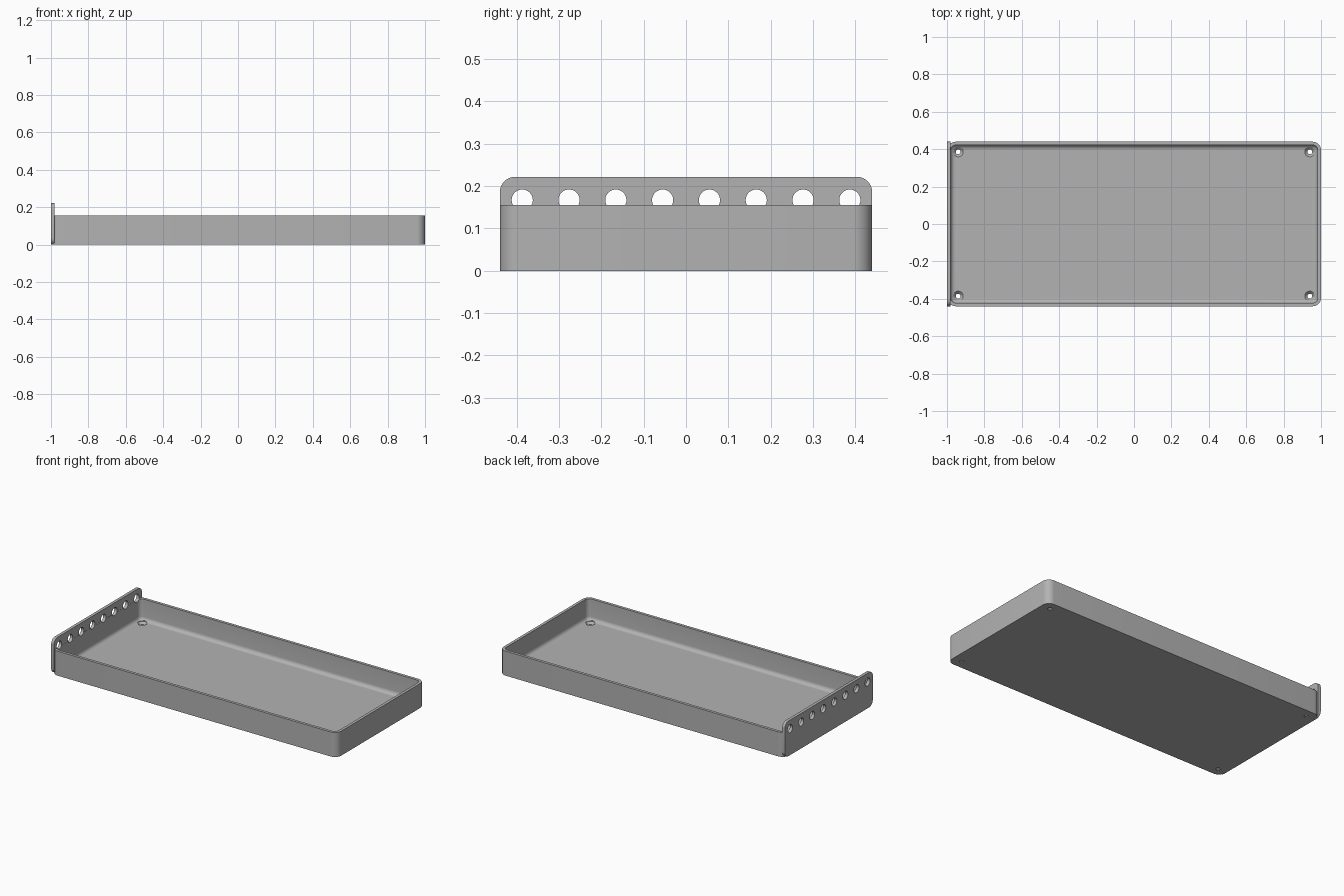
import bpy, bmesh, math
from mathutils import Matrix

if "Cube" in bpy.data.objects:
    bpy.data.objects.remove(bpy.data.objects["Cube"], do_unlink=True)

grey = bpy.data.materials.new("plain_grey")
grey.use_nodes = True
GREY = (0.448, 0.448, 0.448, 1)
grey.diffuse_color = GREY
grey.node_tree.nodes["Principled BSDF"].inputs["Base Color"].default_value = GREY


def rounded_rect(u0, u1, v0, v1, r, steps=8):
    """Counter-clockwise outline with rounded corners."""
    centres = [(u1 - r, v1 - r), (u0 + r, v1 - r), (u0 + r, v0 + r), (u1 - r, v0 + r)]
    pts = []
    for q, (cu, cv) in enumerate(centres):
        for i in range(steps + 1):
            a = math.pi / 2 * (q + i / steps)
            pts.append((cu + r * math.cos(a), cv + r * math.sin(a)))
    return pts


def loft(name, rings):
    """Closed solid through a list of equal-length rings, capped at both ends."""
    bm = bmesh.new()
    loops = [[bm.verts.new(p) for p in ring] for ring in rings]
    n = len(loops[0])
    for a, b in zip(loops, loops[1:]):
        for i in range(n):
            j = (i + 1) % n
            bm.faces.new((a[i], a[j], b[j], b[i]))
    bm.faces.new(loops[0][::-1])
    bm.faces.new(loops[-1])
    bmesh.ops.recalc_face_normals(bm, faces=bm.faces)
    return finish(name, bm)


def finish(name, bm):
    me = bpy.data.meshes.new(name)
    bm.to_mesh(me)
    bm.free()
    me.materials.append(grey)
    ob = bpy.data.objects.new(name, me)
    bpy.context.collection.objects.link(ob)
    return ob


def combine(target, other, operation):
    """Apply a boolean and remove the helper."""
    bpy.context.view_layer.objects.active = target
    mod = target.modifiers.new(operation, 'BOOLEAN')
    mod.operation = operation
    mod.solver = 'EXACT'
    mod.object = other
    bpy.ops.object.modifier_apply(modifier=mod.name)
    bpy.data.objects.remove(other, do_unlink=True)


# Tray: outer walls, rim, inner walls and a rounded join to the floor
X0, X1, Y, H = -0.998, 1.0, 0.44, 0.155
WALL, FLOOR, CORNER, FILLET = 0.018, 0.02, 0.045, 0.024


def tray_ring(inset, z):
    outline = rounded_rect(X0 + inset, X1 - inset, -Y + inset, Y - inset, CORNER - inset)
    return [(x, y, z) for x, y in outline]


rings = [tray_ring(0, 0), tray_ring(0, H), tray_ring(WALL, H)]
for i in range(7):
    a = math.pi / 2 * i / 6
    rings.append(tray_ring(WALL + FILLET * (1 - math.cos(a)),
                           FLOOR + FILLET * (1 - math.sin(a))))
tray = loft("tray", rings)

# Tall end plate with rounded corners
outline = rounded_rect(-Y, Y, 0, 0.222, 0.036)
plate = loft("end_plate", [[(x, y, z) for y, z in outline] for x in (-1.0, -0.981)])
combine(tray, plate, 'UNION')

# Row of round holes along the end plate
bm = bmesh.new()
for i in range(8):
    place = Matrix.Translation((-0.99, -0.387 + 0.1106 * i, 0.167))
    bmesh.ops.create_cone(bm, cap_ends=True, segments=32, radius1=0.025, radius2=0.025,
                          depth=0.1, matrix=place @ Matrix.Rotation(math.pi / 2, 4, 'Y'))
combine(tray, finish("plate_hole_cutter", bm), 'DIFFERENCE')

# Countersunk screw holes in the floor corners
for sx in (-1, 1):
    for sy in (-1, 1):
        profile = [(0.013, -0.02), (0.013, 0.006), (0.027, FLOOR), (0.027, FLOOR + 0.03)]
        cutter = loft("screw_hole_cutter", [
            [(sx * 0.94 + r * math.cos(math.tau * k / 32),
              sy * 0.386 + r * math.sin(math.tau * k / 32), z) for k in range(32)]
            for r, z in profile])
        combine(tray, cutter, 'DIFFERENCE')

# Smooth shading with crisp edges
bpy.ops.object.select_all(action='DESELECT')
tray.select_set(True)
bpy.context.view_layer.objects.active = tray
bpy.ops.object.shade_smooth_by_angle(angle=math.radians(30))
